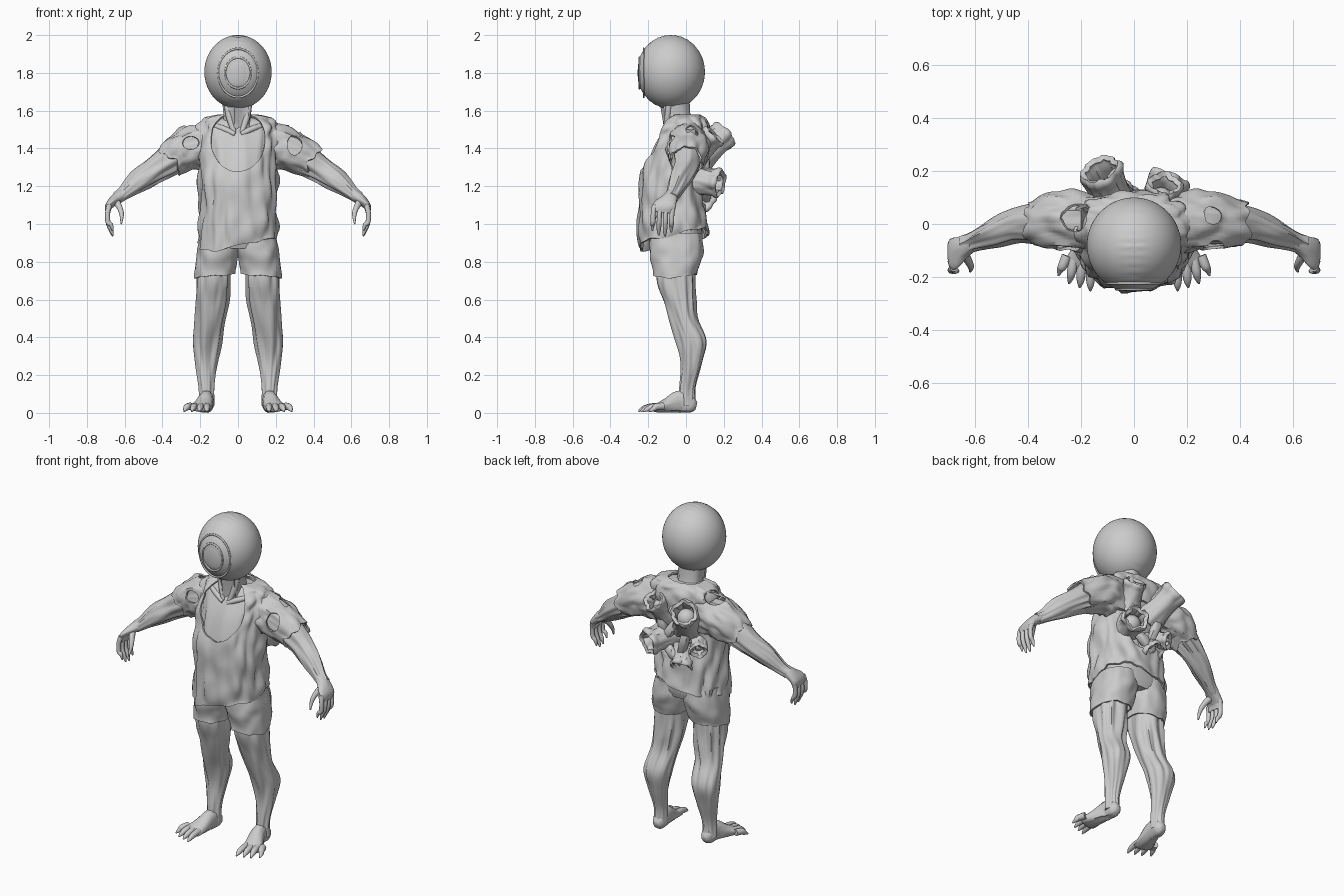
import bpy, bmesh
from math import sin, cos, pi, exp
from mathutils import Vector, noise

X, Y = Vector((1, 0, 0)), Vector((0, 1, 0))


def spline(rings, steps):
    """Catmull-Rom through (x, y, z, ra, rb) rings."""
    p = [Vector(r if len(r) == 5 else (*r, r[3])) for r in rings]
    p = [p[0]] + p + [p[-1]]
    out = []
    for i in range(1, len(p) - 2):
        a, b, c, d = p[i - 1:i + 3]
        for k in range(steps):
            t = k / steps
            out.append(0.5 * (2 * b + (c - a) * t + (2 * a - 5 * b + 4 * c - d) * t * t
                              + (3 * b - a - 3 * c + d) * t ** 3))
    return out + [p[-1]]


def finish(ob):
    """Apply the modifiers and shade smooth."""
    bpy.ops.object.select_all(action='DESELECT')
    ob.select_set(True)
    bpy.context.view_layer.objects.active = ob
    for m in list(ob.modifiers):
        bpy.ops.object.modifier_apply(modifier=m.name)
    bpy.ops.object.shade_smooth_by_angle(angle=1.0)


def loft(name, rings, n=28, ref=X, flat=False, amp=0, freq=(2.2, 2), jag=0, tilt=(0, 0),
         sq=2, lobes=0, wall=0, cutters=(), s=1, steps=6):
    """Skin a tube along rings; wall > 0 makes an open cloth-like shell."""
    pts = spline(rings, steps)
    bm = bmesh.new()
    rows = []
    for i, p in enumerate(pts):
        u = i / (len(pts) - 1)
        k = max(0, (u - 0.65) / 0.35)
        t = (pts[min(i + 1, len(pts) - 1)] - pts[max(i - 1, 0)]).to_3d().normalized()
        t = Vector((0, 0, -1)) if flat else t
        a = (ref - t * ref.dot(t)).normalized()
        b = t.cross(a)
        row = []
        for j in range(n):
            h = 2 * pi * j / n
            c, e = cos(h), sin(h)
            f = 1 + amp * noise.noise(Vector((c * freq[0], e * freq[0], u * freq[1] + 3)))
            f += 0.09 * u * cos(lobes * h) if lobes else 0
            c, e = [(1 if v > 0 else -1) * abs(v) ** (2 / sq) for v in (c, e)]
            v = p.to_3d() + a * (p[3] * c * f) + b * (p[4] * e * f)
            v += t * (jag * k * (sin(3 * h + 1) + 0.6 * sin(7 * h)))
            v.z += k * (tilt[0] * v.x + tilt[1] * v.y)
            v.x *= s
            row.append(bm.verts.new(v))
        rows.append(row)
    for r, q in zip(rows, rows[1:]):
        for j in range(n):
            bm.faces.new((r[j], r[(j + 1) % n], q[(j + 1) % n], q[j]))
    if not wall:
        bm.faces.new(rows[0])
        bm.faces.new(rows[-1])
    bmesh.ops.recalc_face_normals(bm, faces=bm.faces)
    me = bpy.data.meshes.new(name)
    bm.to_mesh(me)
    bm.free()
    ob = bpy.data.objects.new(name, me)
    bpy.context.collection.objects.link(ob)
    if wall:
        m = ob.modifiers.new("wall", 'SOLIDIFY')
        m.thickness, m.offset = wall, 0
    for cut in cutters:
        m = ob.modifiers.new("tear", 'BOOLEAN')
        m.object, m.operation, m.solver = cut, 'DIFFERENCE', 'EXACT'
    finish(ob)
    return ob


def ball(name, loc, size, seg=32):
    bpy.ops.mesh.primitive_uv_sphere_add(segments=seg, ring_count=seg // 2, location=loc)
    ob = bpy.context.object
    ob.name, ob.scale = name, size
    bpy.ops.object.transform_apply(location=True, rotation=False, scale=True)
    return ob


# Round head, flattened at the front, faintly wrinkled along the midline
head = ball("head", (0, -0.08, 1.805), (0.178, 0.18, 0.195), 96)
for v in head.data.vertices:
    w = exp(-(v.co.x / 0.04) ** 2) * (1 if abs(v.co.z - 1.8) > 0.12 else 0)
    v.co.z += 0.0015 * w * sin(v.co.y * 200)
    v.co.y = max(v.co.y, -0.25)
finish(head)
finish(ball("eye_lens", (0, -0.24, 1.8), (0.06, 0.016, 0.078)))
for name, r, y in (("eyelid_rim", 0.067, -0.246), ("eyelid_fold", 0.105, -0.224)):
    bpy.ops.mesh.primitive_torus_add(major_radius=r, minor_radius=0.005, location=(0, y, 1.8),
                                     rotation=(pi / 2, 0, 0), major_segments=48, minor_segments=10)
    rim = bpy.context.object
    rim.name, rim.scale = name, (1, 1.22, 1)
    finish(rim)

# Neck and skin under the shirt
loft("neck", [(0, -0.02, 1.46, 0.1, 0.09), (0, -0.045, 1.55, 0.078, 0.07),
              (0, -0.06, 1.67, 0.08, 0.075)], amp=0.25, freq=(3, 1))
torso = [(0, 0.0, 1.575, 0.10, 0.07), (0, 0.0, 1.555, 0.18, 0.1), (0, -0.01, 1.5, 0.215, 0.128),
         (0, -0.04, 1.4, 0.207, 0.15), (0, -0.075, 1.25, 0.2, 0.158),
         (0, -0.075, 1.08, 0.2, 0.17), (0, -0.062, 0.93, 0.202, 0.18)]
loft("chest", [(x, y, z - 0.012, a - 0.018, b - 0.018) for x, y, z, a, b in torso[:-1]],
     n=64, flat=True, sq=2.4, amp=0.1, freq=(5, 2))

# Temporary cutters: neckline, back tear, sleeve holes
cuts = [ball("cutter", c[:3], c[3:]) for c in (
    (0, -0.2, 1.465, 0.15, 0.2, 0.19), (0.02, 0.12, 1.25, 0.12, 0.09, 0.15),
    (0.29, 0.03, 1.48, 0.04, 0.035, 0.05), (0.3, -0.09, 1.42, 0.04, 0.05, 0.055),
    (-0.22, 0.03, 1.53, 0.06, 0.06, 0.04), (-0.25, -0.1, 1.43, 0.045, 0.06, 0.035))]

# Torn shirt with folds
loft("shirt", torso, n=80, flat=True, sq=2.4, amp=0.13, freq=(4, 8), jag=0.008,
     tilt=(0.16, 0.2), wall=0.01, cutters=cuts[:2] + cuts[4:5], steps=9)
for s in (1, -1):
    loft("sleeve", [(0.12, 0.01, 1.42, 0.1, 0.11), (0.22, 0.01, 1.41, 0.105, 0.115),
                    (0.3, 0.01, 1.378, 0.1), (0.378 + 0.02 * s, 0.0, 1.33, 0.085, 0.08)],
         ref=Y, n=48, amp=0.2, freq=(3, 4), jag=0.014, wall=0.01, s=s, cutters=cuts[2:])
for c in cuts:
    bpy.data.objects.remove(c)

# Shorts waist
loft("shorts_waist", [(0, -0.045, 1.0, 0.18, 0.13), (0, -0.05, 0.92, 0.195, 0.137),
                      (0, -0.05, 0.87, 0.17, 0.125)], n=40, flat=True, sq=2.4)

for s in (1, -1):
    loft("shorts_leg", [(0.1, -0.05, 0.95, 0.095, 0.13), (0.106, -0.05, 0.87, 0.105, 0.137),
                        (0.117, -0.052, 0.8, 0.103, 0.125), (0.122, -0.055, 0.745, 0.1, 0.112)],
         n=36, flat=True, sq=2.3, amp=0.1, freq=(2.5, 3), jag=0.004, tilt=(-0.1, 0.05), wall=0.01, s=s)
    loft("leg", [(0.125, -0.05, 0.82, 0.09, 0.1), (0.13, -0.05, 0.7, 0.092, 0.1),
                 (0.138, -0.035, 0.6, 0.084, 0.085), (0.15, -0.015, 0.5, 0.078, 0.072),
                 (0.163, 0.03, 0.38, 0.074, 0.078), (0.167, 0.03, 0.26, 0.054, 0.057),
                 (0.166, 0.01, 0.13, 0.036, 0.042), (0.166, 0.01, 0.04, 0.04, 0.045)],
         flat=True, n=56, amp=0.25, freq=(2.6, 3.5), s=s)
    # Foot with spread toes
    loft("foot", [(0.165, 0.055, 0.035, 0.018, 0.02), (0.165, 0.03, 0.042, 0.037, 0.042),
                  (0.168, -0.03, 0.06, 0.04, 0.058), (0.185, -0.1, 0.04, 0.052, 0.038),
                  (0.205, -0.16, 0.025, 0.06, 0.02), (0.21, -0.175, 0.022, 0.04, 0.01)],
         amp=0.12, freq=(3, 1), s=s)
    for i, (x, y) in enumerate(((0.165, -0.252), (0.205, -0.24), (0.245, -0.225), (0.285, -0.195))):
        b = 0.163 + i * 0.03
        loft("toe", [(b, -0.12, 0.035, 0.02), ((b + x) / 2, (y - 0.12) / 2, 0.032, 0.018),
                     ((b + 3 * x) / 4, y + 0.025, 0.022, 0.014), (x, y, 0.008, 0.004)], n=12, s=s)
    # Arm, curled hand and fingers
    loft("arm", [(0.18, 0.01, 1.42, 0.085), (0.27, 0.01, 1.395, 0.086, 0.09), (0.36, 0.005, 1.34, 0.074, 0.08),
                 (0.44, -0.005, 1.288, 0.06, 0.067), (0.52, -0.035, 1.232, 0.053, 0.058),
                 (0.6, -0.065, 1.165, 0.036), (0.64, -0.08, 1.138, 0.033)],
         ref=Y, n=44, amp=0.25, freq=(2.8, 2.5), s=s)
    loft("palm", [(0.61, -0.07, 1.158, 0.033, 0.03), (0.65, -0.09, 1.13, 0.045, 0.028),
                  (0.683, -0.112, 1.095, 0.06, 0.02), (0.688, -0.118, 1.06, 0.056, 0.012)],
         ref=Y, amp=0.1, s=s)
    for i in range(4):
        y = -0.165 + i * 0.033
        tip = (0.965, 0.94, 0.935, 0.955)[i]
        loft("finger", [(0.68, y, 1.1, 0.015), (0.69, y - 0.008, 1.06, 0.013), (0.688, y - 0.01, 1.01, 0.013),
                        (0.672, y - 0.012, tip + 0.03, 0.011), (0.663, y - 0.012, tip, 0.004)], n=12, s=s)
    loft("thumb", [(0.65, -0.1, 1.125, 0.022), (0.628, -0.135, 1.09, 0.016), (0.616, -0.16, 1.05, 0.012),
                   (0.618, -0.18, 1.0, 0.004)], n=12, s=s)
    # Neck tendon and collar bone
    loft("neck_tendon", [(0.06, -0.09, 1.64, 0.015), (0.045, -0.098, 1.56, 0.017),
                         (0.018, -0.115, 1.48, 0.012)], n=12, s=s)
    loft("collar_bone", [(0.015, -0.122, 1.475, 0.014), (0.08, -0.1, 1.505, 0.016),
                         (0.16, -0.055, 1.53, 0.012)], ref=Y, n=12, s=s)

# Hollow growths on the back: base, mouth, radius, lobes
for base, mouth, r, lobes in (
        ((-0.05, 0.04, 1.33), (-0.13, 0.205, 1.475), 0.068, 6),
        ((0.09, 0.04, 1.36), (0.115, 0.15, 1.47), 0.055, 4),
        ((0.07, 0.02, 1.24), (0.135, 0.18, 1.215), 0.064, 5),
        ((-0.03, 0.03, 1.17), (-0.05, 0.115, 1.09), 0.055, 5),
        ((-0.1, 0.02, 1.24), (-0.16, 0.105, 1.21), 0.04, 4)):
    a, b = Vector(base), Vector(mouth)
    loft("back_growth", [(*a.lerp(b, t), r * k) for t, k in
                         ((0, 1.3), (0.4, 1.0), (0.75, 0.92), (0.93, 1.02), (1, 0.92))],
         n=36, lobes=lobes, amp=0.2, freq=(3, 2), wall=0.02)
    # Fleshy floor inside the opening
    finish(ball("growth_floor", a.lerp(b, 0.5), (r * 0.8,) * 3, 20))
# Flesh strands between the growths
for p, q in (((-0.02, 0.08, 1.36), (0.1, 0.09, 1.2)), ((-0.1, 0.09, 1.36), (-0.03, 0.09, 1.15)),
             ((0.1, 0.08, 1.4), (0.08, 0.09, 1.25)), ((0.07, 0.09, 1.2), (-0.04, 0.09, 1.1))):
    m = (Vector(p) + Vector(q)) / 2 + Y * 0.015
    loft("flesh_strand", [(*p, 0.026), (*m, 0.028), (*q, 0.022)], n=14, amp=0.3)
